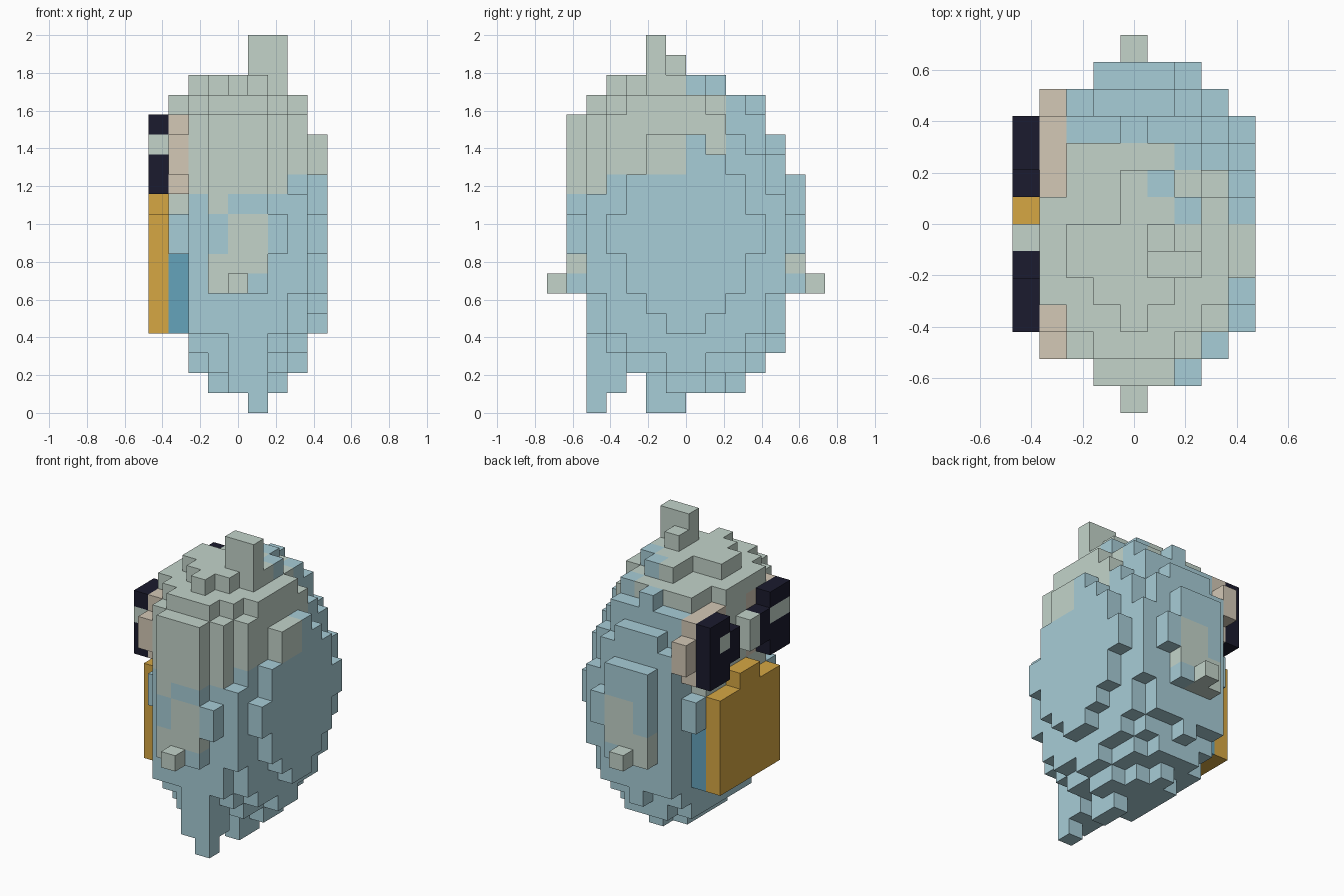
import bpy, bmesh

cube = bpy.data.objects.get("Cube")
if cube:
    bpy.data.objects.remove(cube, do_unlink=True)

U = 2 / 19                      # edge length of one block
NX, NY = 9, 14                  # block counts across and deep


def material(name, rgb):
    lin = [((c / 255 + 0.055) / 1.055) ** 2.4 for c in rgb]
    m = bpy.data.materials.new(name)
    m.use_nodes = True
    m.diffuse_color = (*lin, 1)
    m.node_tree.nodes["Principled BSDF"].inputs["Base Color"].default_value = (*lin, 1)
    return m


MATS = {
    "blue": material("pale blue", (167, 205, 215)),
    "sage": material("sage grey", (195, 212, 202)),
    "tan": material("warm tan", (211, 200, 182)),
    "dark": material("dark navy", (27, 27, 46)),
    "gold": material("gold", (214, 167, 68)),
    "teal": material("teal", (101, 163, 187)),
}
SLOTS = list(MATS)
parts = {}                      # part name -> {cell: colour}
taken = {}                      # cell -> part name


def put(part, color, cell):
    if cell in taken:
        parts[taken[cell]].pop(cell)
    taken[cell] = part
    parts.setdefault(part, {})[cell] = color


def box(part, color, xs, ys, zs):
    """Fill an inclusive range of blocks."""
    for i in range(xs[0], xs[1] + 1):
        for j in range(ys[0], ys[1] + 1):
            for k in range(zs[0], zs[1] + 1):
                put(part, color, (i, j, k))


def drop(xs, ys, zs):
    for cell in list(taken):
        if all(r[0] <= c <= r[1] for c, r in zip(cell, (xs, ys, zs))):
            parts[taken.pop(cell)].pop(cell)


def inside(cell, cy, height):
    i, j, k = cell
    return ((i - 4) / 4.95) ** 2 + ((j + 0.5 - cy) / 6.13) ** 2 \
        + ((k - 8.5) / height) ** 2 <= 1


def body_color(i, j, k):
    """Sage hood over the upper front, blue elsewhere."""
    if (i, j, k) == (5, 8, 16):
        return "blue"
    if i == 1 and k >= 10 and j <= 9:
        return "sage"
    if k >= 12 and j <= 6 or k >= 14 and j <= (9 if i <= 5 else 8):
        return "sage"
    if k == 13 and j == 8 or k == 11 and j <= 3 and i <= 6:
        return "sage"
    return "blue"


# Rounded body with a thicker hood leaning forward
for i in range(1, NX):
    for j in range(1, NY - 1):
        for k in range(1, 17):
            c = (i, j, k)
            if inside(c, 7, 8.2 if k < 9 else 8.0) or (k >= 13 and inside(c, 6, 8.33)):
                put("body", body_color(i, j, k), c)
box("body", "sage", (3, 5), (1, 1), (11, 14))
for xs, ys, k in (((4, 4), (9, 9), 1), ((6, 6), (6, 7), 1), ((7, 7), (6, 7), 2),
                  ((2, 6), (2, 2), 4), ((2, 6), (11, 11), 4)):
    box("body", "blue", xs, ys, (k, k))
for i in (1, 7):
    box("body", "sage", (i, i), (4, 7), (15, 15))
put("body", "blue", (6, 7, 16))
drop((2, 3), (7, 8), (16, 16))

# Trim the cheek, the hood corners and the flat ends
drop((1, 1), (0, 13), (0, 7))
for j in (1, 12):
    drop((2, 2), (j, j), (0, 18))
    drop((0, 8), (j, j), (0, 5))
drop((6, 8), (1, 1), (10, 18))
drop((7, 8), (2, 2), (11, 18))
drop((0, 8), (12, 12), (12, 18))
for j, low in ((2, 8), (11, 8), (3, 10), (10, 10)):
    drop((1, 1), (j, j), (low, 10))

# Side wings with a small tip
for side, j, tip in (("right", 1, 0), ("left", 12, 13)):
    name = side + "_wing"
    box(name, "blue", (3, 5), (j, j), (6, 10))
    box(name, "sage", (4, 5), (j, j), (7, 9))
    box(name, "sage", (3, 4), (j, j), (6, 6))
    box(name, "sage", (3, 3), (j, j), (7, 7))
    box(name, "blue", (6, 6), (j, j), (8, 9))
    box(name, "sage", (4, 4), (tip, tip), (6, 6))
put("right_wing", "sage", (3, 1, 10))

# Crest
box("crest", "sage", (5, 6), (5, 5), (17, 18))
put("crest", "sage", (5, 6, 17))

# Tail and foot
box("tail", "blue", (4, 5), (2, 2), (2, 3))
box("tail", "blue", (4, 5), (2, 3), (1, 1))
put("tail", "blue", (5, 2, 0))
box("foot", "blue", (5, 5), (5, 6), (0, 0))

# Beak with teal backing
box("beak_backing", "teal", (1, 1), (4, 9), (4, 7))
box("beak", "gold", (0, 0), (4, 9), (4, 9))
box("beak", "gold", (0, 0), (6, 7), (10, 10))
box("nose", "sage", (0, 0), (6, 6), (12, 13))

# Eyes: tan discs behind dark blocks with flush pale glints
for side, outer, inner, edge, lid, glint in (("right", (3, 5), (3, 4), 2, 5, (3, 4)),
                                             ("left", (8, 10), (9, 10), 11, 8, (9, 9))):
    box(side + "_eye_disc", "tan", (1, 1), outer, (11, 14))
    box(side + "_eye_disc", "tan", (1, 1), (edge, edge), (12, 13))
    box(side + "_eye", "dark", (0, 0), inner, (11, 14))
    box(side + "_eye", "dark", (0, 0), (lid, lid), (12, 13))
    box(side + "_eye_glint", "sage", (0, 0), glint, (13, 13))


def build(name, cells):
    """Turn blocks into one outer skin of flat faces."""
    bm = bmesh.new()
    verts = {}

    def vert(p):
        if p not in verts:
            verts[p] = bm.verts.new(((p[0] - NX / 2) * U, (p[1] - NY / 2) * U, p[2] * U))
        return verts[p]

    for cell, color in cells.items():
        for axis in range(3):
            b, c = (axis + 1) % 3, (axis + 2) % 3
            for step in (0, 1):
                near = list(cell)
                near[axis] += 2 * step - 1
                if tuple(near) in taken:
                    continue
                ring = []
                for u, v in ((0, 0), (1, 0), (1, 1), (0, 1)):
                    p = list(cell)
                    p[axis] += step
                    p[b] += u
                    p[c] += v
                    ring.append(vert(tuple(p)))
                if not step:
                    ring.reverse()
                face = bm.faces.new(ring)
                face.material_index = SLOTS.index(color)
    mesh = bpy.data.meshes.new(name)
    bm.to_mesh(mesh)
    bm.free()
    for m in MATS.values():
        mesh.materials.append(m)
    bpy.context.collection.objects.link(bpy.data.objects.new(name, mesh))


for name, cells in parts.items():
    if cells:
        build(name, cells)
